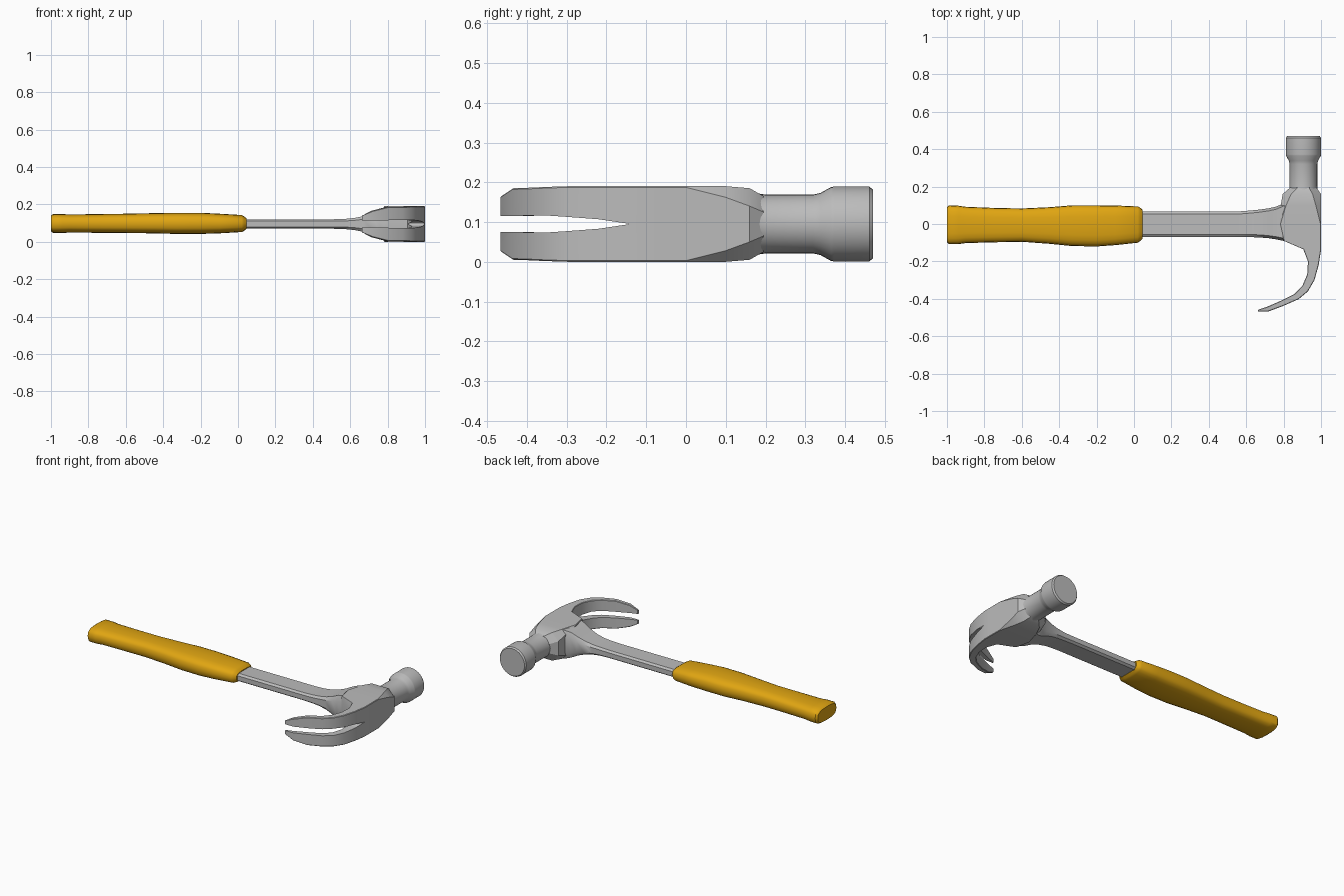
import bpy, bmesh, math
from mathutils import Vector

if "Cube" in bpy.data.objects:
    bpy.data.objects.remove(bpy.data.objects["Cube"])

CZ = 0.095  # mid height of the hammer


def material(name, rgb):
    m = bpy.data.materials.new(name)
    m.diffuse_color = (*rgb, 1)
    m.use_nodes = True
    m.node_tree.nodes["Principled BSDF"].inputs["Base Color"].default_value = m.diffuse_color
    return m


STEEL = material("grey steel", (0.50, 0.50, 0.50))
YELLOW = material("yellow rubber", (0.75, 0.38, 0.006))


def loft(name, rings, mat, angle, open_mid=False):
    """Skin a list of closed rings and cap both ends."""
    bm = bmesh.new()
    vs = [[bm.verts.new(p) for p in r] for r in rings]
    n = len(vs[0])
    for a, b in zip(vs, vs[1:]):
        for i in range(n):
            j = (i + 1) % n
            bm.faces.new((a[i], a[j], b[j], b[i]))
    bm.faces.new(vs[0])
    bm.faces.new(vs[-1][::-1])
    bmesh.ops.recalc_face_normals(bm, faces=bm.faces)
    if open_mid:  # remove walls lying on the mirror plane
        mid = [f for f in bm.faces if all(abs(v.co.z) < 1e-6 for v in f.verts)]
        bmesh.ops.delete(bm, geom=mid, context='FACES')
    me = bpy.data.meshes.new(name)
    bm.to_mesh(me)
    bm.free()
    me.materials.append(mat)
    ob = bpy.data.objects.new(name, me)
    bpy.context.collection.objects.link(ob)
    ob.location.z = CZ
    bpy.ops.object.select_all(action='DESELECT')
    ob.select_set(True)
    bpy.context.view_layer.objects.active = ob
    bpy.ops.object.shade_smooth_by_angle(angle=math.radians(angle))
    return ob


# Grip: rounded-box sections along x (x, y low, y high, z low, z high)
def power(v):
    return math.copysign(abs(v) ** 0.68, v)


def grip_ring(x, y0, y1, z0, z1):
    ring = []
    for k in range(20):
        a = math.tau * k / 20
        ring.append((x, (y0 + y1) / 2 + (y1 - y0) / 2 * power(math.cos(a)),
                     (z0 + z1) / 2 + (z1 - z0) / 2 * power(math.sin(a)) - CZ))
    return ring


grip = [(-1.0, -.098, .090, .055, .140), (-.988, -.108, .100, .047, .148),
        (-.94, -.108, .098, .047, .148), (-.90, -.102, .092, .049, .146),
        (-.75, -.098, .086, .048, .148), (-.60, -.095, .083, .047, .150),
        (-.45, -.106, .090, .045, .153), (-.33, -.118, .100, .042, .155),
        (-.20, -.120, .100, .042, .155), (-.10, -.113, .099, .045, .150),
        (.02, -.100, .094, .052, .143), (.032, -.092, .088, .058, .136),
        (.045, -.080, .076, .068, .126)]
loft("grip", [grip_ring(*g) for g in grip], YELLOW, 40)


# Shaft flaring into the head (x, y low, y high, half height)
def shaft_ring(x, y0, y1, h):
    c, k = 0.014, h * 0.6
    return [(x, y1, -k), (x, y1, k), (x, y1 - c, h), (x, y0 + c, h),
            (x, y0, k), (x, y0, -k), (x, y0 + c, -h), (x, y1 - c, -h)]


shaft = [(.02, -.070, .068, .025), (.50, -.070, .068, .025),
         (.57, -.070, .068, .027), (.62, -.070, .072, .032),
         (.67, -.072, .077, .042), (.72, -.076, .084, .060),
         (.76, -.082, .093, .080), (.80, -.090, .110, .092),
         (.86, -.110, .110, .0945)]
loft("shaft", [shaft_ring(*s) for s in shaft], STEEL, 35)


# Head and claw: upper half swept along the claw curve, then mirrored
def head_ring(ox, oy, ix, iy, h, slot, c):
    o, i = Vector((ox, oy, 0)), Vector((ix, iy, 0))
    t = (i - o).normalized() * c
    pts = [(o, slot), (o, h - c), (o + t, h), (i - t, h), (i, h - c), (i, slot)]
    return [(p.x, p.y, z) for p, z in pts]


head = [(.975, .195, .835, .195, .070, 0, .040), (1.0, .160, .795, .160, .090, 0, .045),
        (1.0, .100, .785, .100, .095, 0, .028), (1.0, 0, .780, 0, .095, 0, .003),
        (1.0, -.080, .800, -.090, .095, 0, .003), (1.0, -.140, .905, -.135, .095, 0, .003),
        (.987, -.220, .930, -.200, .095, .012, .003), (.965, -.300, .926, -.270, .095, .018, .003),
        (.930, -.360, .900, -.330, .093, .022, .003), (.880, -.402, .858, -.374, .091, .021, .003),
        (.800, -.437, .786, -.410, .090, .020, .003), (.720, -.467, .710, -.443, .070, .020, .003),
        (.662, -.467, .665, -.458, .045, .020, .002)]
ob = loft("head_and_claw", [head_ring(*s) for s in head], STEEL, 25, True)
mir = ob.modifiers.new("mirror", 'MIRROR')
mir.use_axis = (False, False, True)

# Striking face: turned profile along y (radius, y)
profile = [(.082, .165), (.077, .18), (.074, .20), (.074, .32), (.078, .338),
           (.093, .365), (.094, .372), (.094, .461), (.087, .470)]
loft("striking_face",
     [[(.906 + r * math.cos(math.tau * k / 32), y, r * math.sin(math.tau * k / 32))
       for k in range(32)] for r, y in profile], STEEL, 30)
